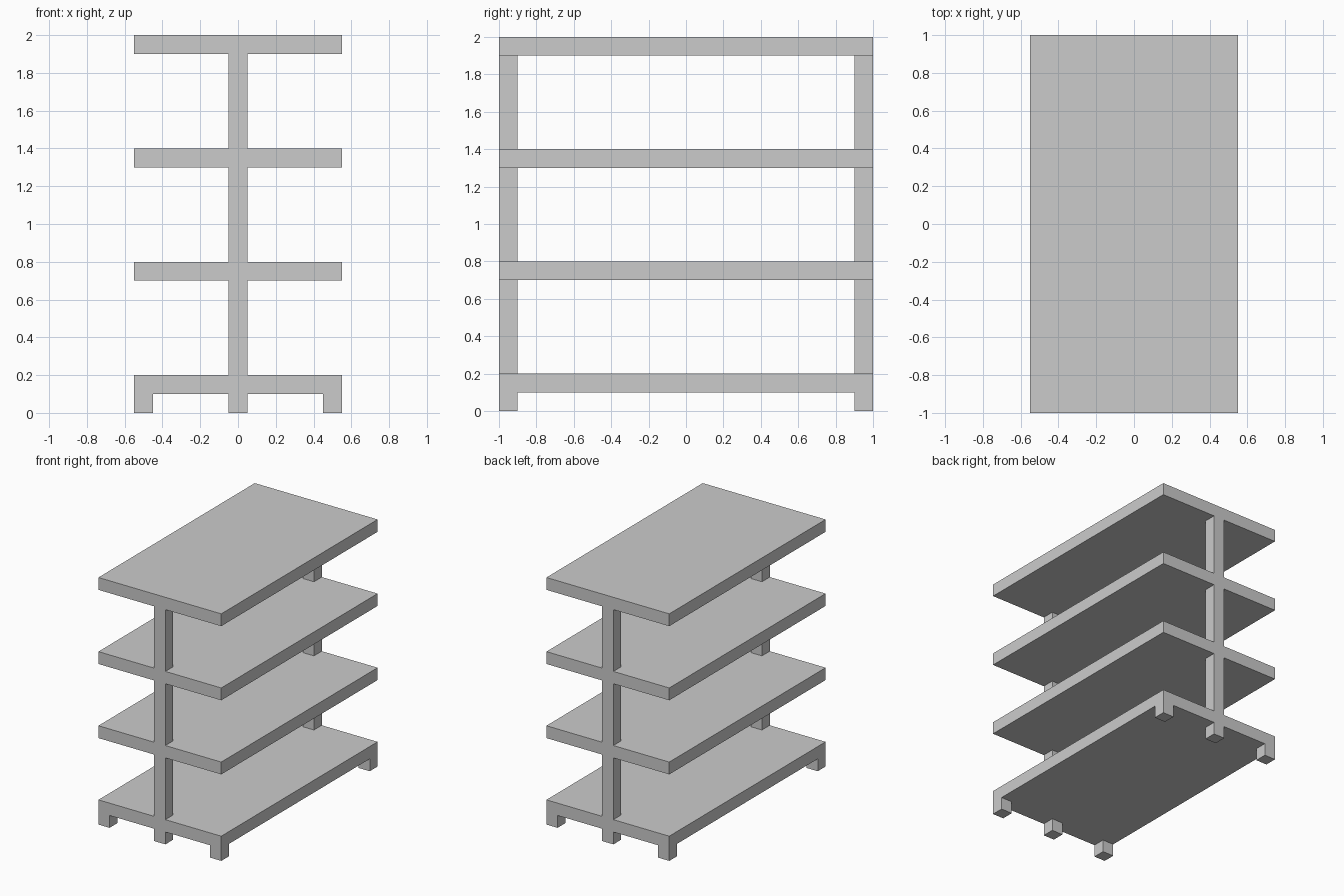
import bpy
import bmesh
from mathutils import Matrix, Vector

if "Cube" in bpy.data.objects:
    bpy.data.objects.remove(bpy.data.objects["Cube"], do_unlink=True)

grey = bpy.data.materials.new("plain_grey")
grey.use_nodes = True
GREY = (0.6, 0.6, 0.6, 1)
grey.diffuse_color = GREY
grey.node_tree.nodes["Principled BSDF"].inputs["Base Color"].default_value = GREY


def box(name, x, y, bottom, size):
    """Flat-faced box standing on the given bottom height."""
    mesh = bpy.data.meshes.new(name)
    bm = bmesh.new()
    bmesh.ops.create_cube(bm, size=1)
    centre = Vector((x, y, bottom + size[2] / 2))
    bm.transform(Matrix.Translation(centre) @ Matrix.Diagonal((*size, 1)))
    bm.to_mesh(mesh)
    bm.free()
    mesh.materials.append(grey)
    obj = bpy.data.objects.new(name, mesh)
    bpy.context.collection.objects.link(obj)
    return obj


WIDTH, DEPTH, THICK = 1.1, 2.0, 0.1
SHELVES = {"bottom": 0.1, "lower": 0.7, "upper": 1.3, "top": 1.9}
GAP = 0.5

for level, z in SHELVES.items():
    box(f"{level}_shelf", 0, 0, z, (WIDTH, DEPTH, THICK))

for end, sy in (("front", -1), ("back", 1)):
    y = sy * (DEPTH - THICK) / 2
    # Central post sections between neighbouring shelves
    for level, z in list(SHELVES.items())[:-1]:
        box(f"{end}_post_above_{level}_shelf", 0, y, z + THICK, (THICK, THICK, GAP))
    # Feet under the bottom shelf
    for side, sx in (("right", -1), ("middle", 0), ("left", 1)):
        x = sx * (WIDTH - THICK) / 2
        box(f"{end}_{side}_foot", x, y, 0, (THICK, THICK, THICK))
